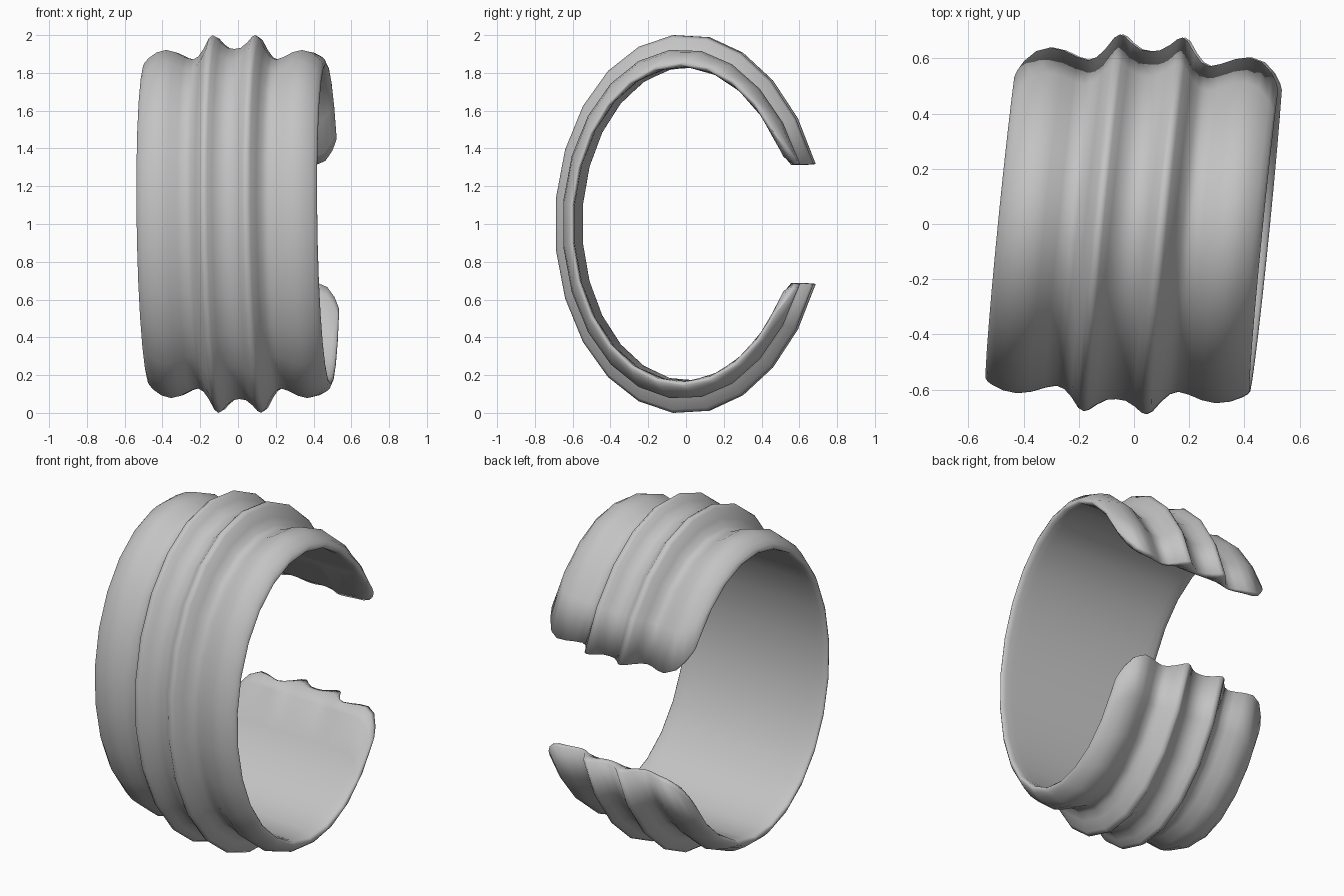
import bpy
import bmesh
from math import sin, cos, asin, pi
from mathutils import Vector

cube = bpy.data.objects.get("Cube")
if cube:
    bpy.data.objects.remove(cube, do_unlink=True)

# Half cross-section of the band: across, outer radius, inner radius
HALF = [
    (0.0, 0.932, 0.832), (0.035, 0.938, 0.832), (0.07, 0.966, 0.832),
    (0.095, 0.995, 0.832), (0.113, 1.004, 0.832), (0.133, 0.988, 0.832),
    (0.162, 0.932, 0.832), (0.19, 0.892, 0.832), (0.22, 0.876, 0.832),
    (0.26, 0.889, 0.832), (0.31, 0.915, 0.832), (0.36, 0.927, 0.832),
    (0.41, 0.915, 0.832), (0.45, 0.89, 0.833), (0.47, 0.871, 0.837),
    (0.478, 0.855, 0.846),
]
COLUMNS = [(-x, o, i) for x, o, i in reversed(HALF[1:])] + HALF
SEGMENTS = 21


def band_point(x, radius, t, end_height):
    """Point on the band; t runs from the upper tip round to the lower tip."""
    trim = 0.14 * max(0, (abs(x) - 0.33) / 0.148) ** 3   # rounded tip corners
    start = asin((end_height + trim) / radius)
    a = start + t * (2 * pi - 2 * start)
    width = 0.687 + 0.035 * max(0, cos(a)) ** 4          # tips flare slightly
    y, z = width * radius * cos(a), radius * sin(a)
    # the cuff sits slightly turned
    return Vector((x + 0.1 * y - 0.015 * z, y - 0.05 * x, z + 1))


bm = bmesh.new()


def add_row(points):
    return [bm.verts.new(p) for p in points]


def bridge(row_a, row_b):
    for c in range(len(COLUMNS) - 1):
        bm.faces.new((row_a[c], row_a[c + 1], row_b[c + 1], row_b[c]))


# Ridged outside and plain inside, whose ends stop a little short
outer, inner = [], []
for s in range(SEGMENTS + 1):
    t = s / SEGMENTS
    outer.append(add_row(band_point(x, o, t, 0.317) for x, o, i in COLUMNS))
    inner.append(add_row(band_point(x, i, t, 0.355) for x, o, i in COLUMNS))
for s in range(SEGMENTS):
    bridge(outer[s], outer[s + 1])
    bridge(inner[s], inner[s + 1])
    # side rims
    for c in (0, -1):
        bm.faces.new((outer[s][c], outer[s + 1][c],
                      inner[s + 1][c], inner[s][c]))

# Tips rounded over towards the inside
for s in (0, SEGMENTS):
    lip = add_row(band_point(x, i + 0.55 * (o - i), s / SEGMENTS, 0.312)
                  for x, o, i in COLUMNS)
    bridge(outer[s], lip)
    bridge(lip, inner[s])
    for c in (0, -1):
        bm.faces.new((outer[s][c], lip[c], inner[s][c]))
bmesh.ops.recalc_face_normals(bm, faces=bm.faces)
for face in bm.faces:
    face.smooth = True

mesh = bpy.data.meshes.new("cuff_band")
bm.to_mesh(mesh)
bm.free()
band = bpy.data.objects.new("cuff_band", mesh)
bpy.context.collection.objects.link(band)

# Plain grey metal
grey = bpy.data.materials.new("plain_grey")
grey.use_nodes = True
colour = (0.55, 0.55, 0.55, 1)
grey.diffuse_color = colour
for node in grey.node_tree.nodes:
    if node.type == 'BSDF_PRINCIPLED':
        node.inputs["Base Color"].default_value = colour
mesh.materials.append(grey)
